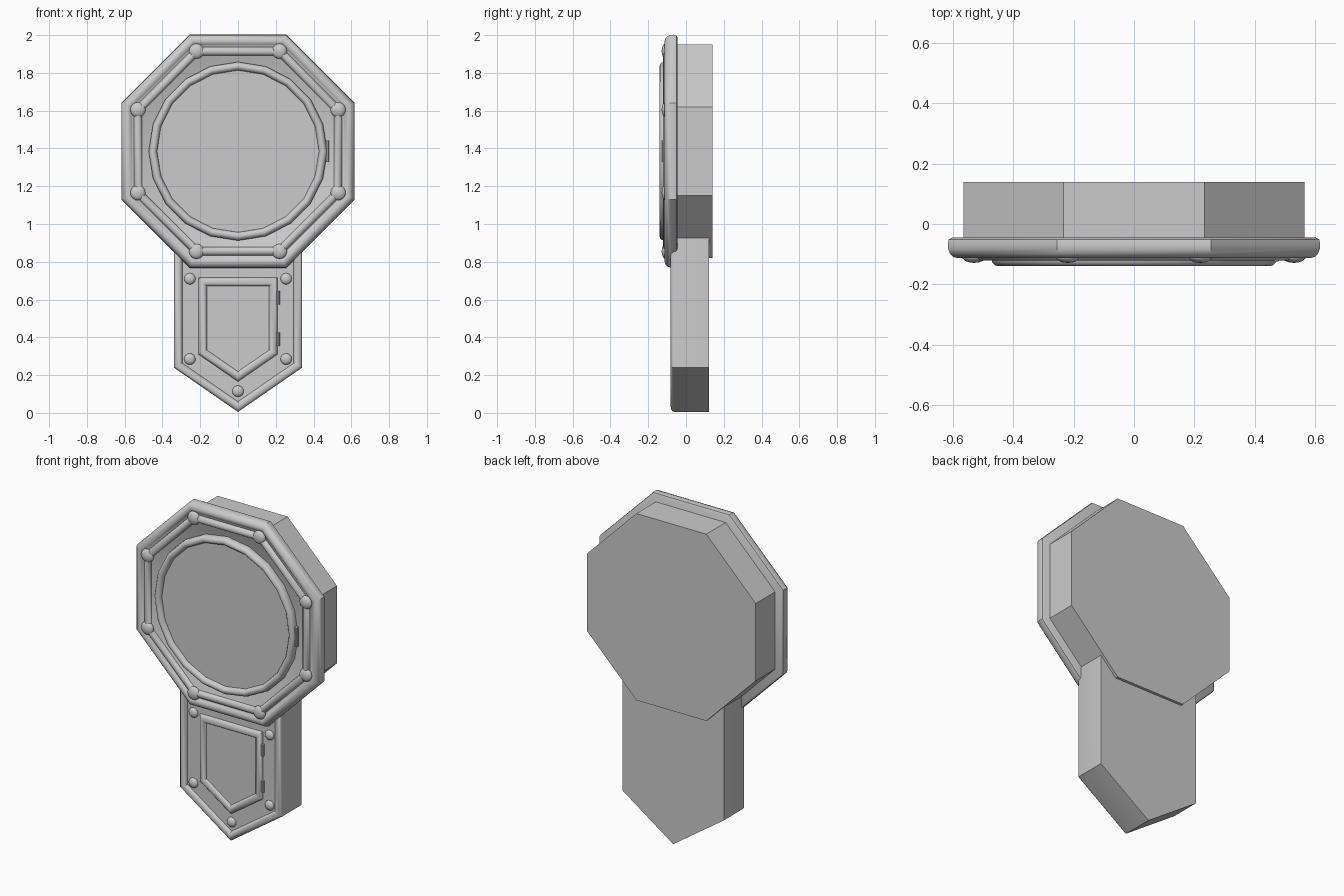
import bpy, bmesh
from math import sin, cos, pi, tan
from mathutils import Vector

if "Cube" in bpy.data.objects:
    bpy.data.objects.remove(bpy.data.objects["Cube"])

CZ = 1.385  # height of the dial centre


def finish(obj):
    bpy.ops.object.select_all(action='DESELECT')
    obj.select_set(True)
    bpy.context.view_layer.objects.active = obj
    bpy.ops.object.shade_smooth_by_angle(angle=0.6)


def inset(pts, d):
    # move every edge of a counter-clockwise outline inwards by d
    out = []
    for i, p in enumerate(pts):
        a, b = p - pts[i - 1], pts[(i + 1) % len(pts)] - p
        n1 = Vector((-a.y, a.x)).normalized()
        n2 = Vector((-b.y, b.x)).normalized()
        out.append(p + (n1 + n2) * d / (1 + n1.dot(n2)))
    return out


def loft(name, outline, profile, ring=False):
    # profile = (inset, y) pairs swept round an outline in the xz plane
    pts = [Vector(p) for p in outline]
    bm = bmesh.new()
    loops = [[bm.verts.new((q.x, y, q.y)) for q in inset(pts, d)] for d, y in profile]
    pairs = list(zip(loops, loops[1:]))
    if ring:
        pairs.append((loops[-1], loops[0]))
    else:
        bm.faces.new(loops[0])
        bm.faces.new(loops[-1])
    n = len(pts)
    for a, b in pairs:
        for i in range(n):
            j = (i + 1) % n
            bm.faces.new((a[i], a[j], b[j], b[i]))
    bmesh.ops.recalc_face_normals(bm, faces=bm.faces)
    me = bpy.data.meshes.new(name)
    bm.to_mesh(me)
    bm.free()
    obj = bpy.data.objects.new(name, me)
    bpy.context.collection.objects.link(obj)
    finish(obj)


def ngon(n, apothem, turn):
    r = apothem / cos(pi / n)
    return [(r * cos(2 * pi * i / n + turn), CZ + r * sin(2 * pi * i / n + turn)) for i in range(n)]


def half_round(width, y0, y1, steps=6):
    # bead cross-section bulging from y0 forward to y1
    return [(width / 2 * (1 - cos(pi * k / steps)), y0 + (y1 - y0) * sin(pi * k / steps))
            for k in range(steps + 1)]


def stud(name, x, z, r, y, depth):
    bpy.ops.mesh.primitive_uv_sphere_add(segments=16, ring_count=8, location=(x, y, z),
                                         rotation=(pi / 2, 0, 0))
    obj = bpy.context.object
    obj.name = name
    obj.scale = (r, r, depth)
    finish(obj)


def hinge(name, x, y, z, r, length):
    bpy.ops.mesh.primitive_cylinder_add(vertices=10, radius=r, depth=length, location=(x, y, z))
    bpy.context.object.name = name
    finish(bpy.context.object)


# Octagonal case and its front frame
loft("dial_case", ngon(8, 0.565, pi / 8), [(0, 0.14), (0, -0.06)])
loft("dial_frame", ngon(8, 0.617, pi / 8),
     [(0.014, -0.045), (0.003, -0.051), (0, -0.065), (0.001, -0.083), (0.007, -0.098),
      (0.018, -0.109), (0.032, -0.113), (0.045, -0.109), (0.053, -0.102), (0.056, -0.1)])

# Octagonal bead with a stud at each corner
loft("dial_bead", ngon(8, 0.552, pi / 8), half_round(0.045, -0.098, -0.121), ring=True)
for i, (x, z) in enumerate(ngon(8, 0.53, pi / 8)):
    stud(f"dial_stud_{i}", x, z, 0.04, -0.108, 0.021)

# Round bezel, dial face and side hinge
bezel = half_round(0.044, -0.115, -0.14)
loft("dial_bezel", ngon(20, 0.467, pi / 10), [(0, -0.095)] + bezel + [(0.044, -0.095)], ring=True)
loft("dial_face", ngon(20, 0.44, pi / 10), [(0, -0.095), (0, -0.116)])
hinge("dial_hinge", 0.472, -0.115, CZ, 0.011, 0.115)

# Pointed lower case with raised rounded border
loft("lower_case", [(0, 0.005), (0.34, 0.24), (0.34, 0.95), (-0.34, 0.95), (-0.34, 0.24)],
     [(0, 0.123), (0, -0.062), (0.003, -0.071), (0.01, -0.078), (0.022, -0.081),
      (0.034, -0.078), (0.042, -0.071), (0.045, -0.06)])

# Door frame, pane, hinges and studs
door = [(0, 0.165), (0.21, 0.31), (0.21, 0.717), (-0.21, 0.717), (-0.21, 0.31)]
loft("door_frame", door, half_round(0.046, -0.058, -0.08), ring=True)
loft("door_pane", door, [(0.03, -0.05), (0.03, -0.063)])
for i, z in enumerate((0.39, 0.61)):
    hinge(f"door_hinge_{i}", 0.212, -0.064, z, 0.01, 0.07)
for i, (x, z) in enumerate([(-0.255, 0.71), (0.255, 0.71), (-0.255, 0.285), (0.255, 0.285), (0, 0.115)]):
    stud(f"lower_stud_{i}", x, z, 0.03, -0.061, 0.018)
